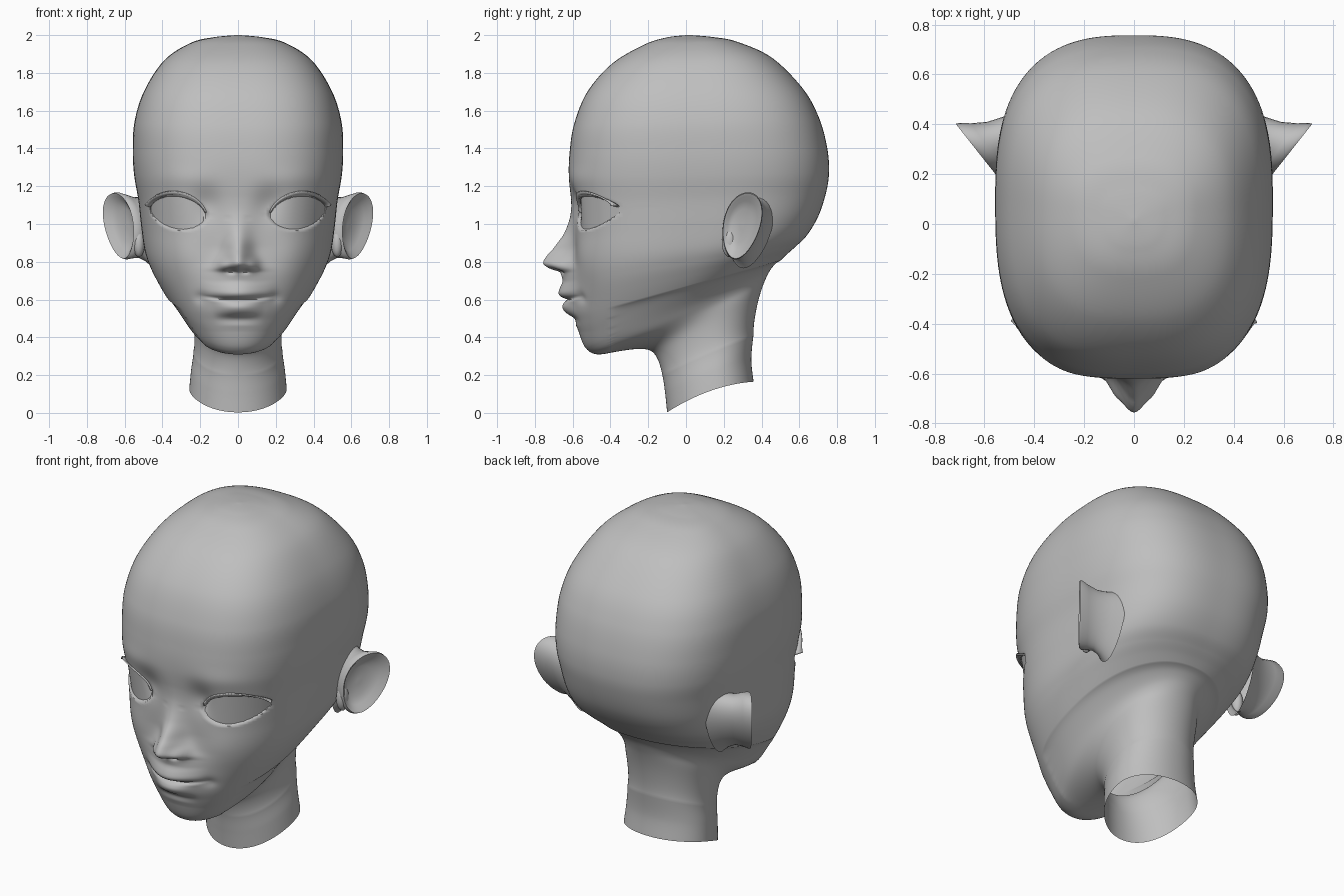
import bpy, bmesh, math
from mathutils import Vector
from mathutils.bvhtree import BVHTree

cube = bpy.data.objects.get("Cube")
if cube:
    bpy.data.objects.remove(cube, do_unlink=True)

skin = bpy.data.materials.new("plain_grey")
skin.use_nodes = True
grey = (0.52, 0.52, 0.52, 1)
skin.diffuse_color = grey
skin.node_tree.nodes["Principled BSDF"].inputs["Base Color"].default_value = grey


def make_object(name, bm, angle=60):
    mesh = bpy.data.meshes.new(name)
    bm.to_mesh(mesh)
    mesh.materials.append(skin)
    obj = bpy.data.objects.new(name, mesh)
    bpy.context.collection.objects.link(obj)
    bpy.ops.object.select_all(action="DESELECT")
    obj.select_set(True)
    bpy.context.view_layer.objects.active = obj
    bpy.ops.object.shade_smooth_by_angle(angle=math.radians(angle))
    return obj


def bridge(bm, rings, closed=True):
    for a, b in zip(rings, rings[1:]):
        count = len(a)
        for i in range(count if closed else count - 1):
            j = (i + 1) % count
            bm.faces.new((a[i], a[j], b[j], b[i]))


def catmull(a, b, c, d, t):
    return b + 0.5 * t * (c - a + t * (2 * a - 5 * b + 4 * c - d + t * (3 * (b - c) + d - a)))


def blend(lo, hi, v):
    t = min(1, max(0, (v - lo) / (hi - lo)))
    return t * t * (3 - 2 * t)


def lookup(table, z):
    # Smooth value from rows of (height, amount, ...)
    last = len(table) - 1
    if z >= table[0][0]:
        return table[0][1:]
    for i in range(last):
        a, b = table[i], table[i + 1]
        if z >= b[0]:
            t = (a[0] - z) / (a[0] - b[0])
            rows = (table[max(0, i - 1)], a, b, table[min(last, i + 2)])
            return [catmull(*vals, t) for vals in zip(*rows)][1:]
    return table[-1][1:]


def bump(x, z, cx, cz, sx, sz):
    return math.exp(-((x - cx) / sx) ** 2 - ((z - cz) / sz) ** 2)


# Tilted head sections: front y, front z, back y, back z, half width
SECTIONS = [
    (.005, 2, .025, 2, .01), (-.1, 1.988, .14, 1.99, .125), (-.22, 1.95, .27, 1.965, .25),
    (-.39, 1.85, .455, 1.88, .39), (-.522, 1.7, .62, 1.715, .495),
    (-.592, 1.53, .705, 1.56, .547), (-.616, 1.38, .748, 1.4, .557),
    (-.62, 1.25, .757, 1.27, .55), (-.605, 1.1, .74, 1.16, .528),
    (-.59, .95, .7, 1.04, .513), (-.585, .8, .64, .94, .495),
    (-.585, .7, .58, .88, .468), (-.585, .6, .535, .84, .432),
    (-.58, .5, .5, .805, .39), (-.565, .42, .48, .785, .35),
    (-.53, .342, .46, .76, .305), (-.47, .31, .445, .735, .28),
    (-.36, .325, .428, .7, .26), (-.21, .345, .41, .66, .246),
    (-.155, .3, .38, .56, .236), (-.125, .2, .357, .41, .235),
    (-.11, .1, .346, .28, .248), (-.1, .003, .358, .165, .258)]
CHIN = 16

# Nose: height, projection, half width
NOSE = [(1.14, 0, .08), (1.05, .012, .07), (.95, .055, .068), (.86, .12, .066),
        (.82, .146, .072), (.79, .146, .08), (.765, .1, .09), (.745, .03, .09), (.7, 0, .08)]
# Rounded area around the mouth: height, projection
MUZZLE = [(.88, 0), (.8, .02), (.73, .06), (.66, .072), (.6, .062), (.54, .046),
          (.49, .016), (.43, 0)]
# Lips: height, projection
LIPS = [(.69, 0), (.66, .011), (.63, .02), (.612, .008), (.6, -.02), (.588, 0),
        (.56, .018), (.53, .012), (.5, -.01), (.46, 0)]


def eye_edges(x):
    u = (x - .317) / .148
    arc = max(0, 1 - u * u) ** .6
    middle = 1.063 + .018 * u
    return middle + .086 * arc, middle - .094 * arc


def relief(x, z):
    # Forward projection of the facial features
    x = abs(x)
    amount, width = lookup(NOSE, z)
    out = amount * math.exp(-(x / width) ** 2)
    out += .025 * bump(x, z, .08, .785, .03, .03)
    out -= .02 * bump(x, z, .035, .752, .022, .014)
    lip_z = z - .5 * x * x * blend(.5, .6, z)
    lip_width = .135 + .075 * blend(.57, .6, lip_z)
    out += lookup(MUZZLE, z)[0] * math.exp(-(x / .15) ** 2)
    out += lookup(LIPS, lip_z)[0] * max(0, 1 - (x / lip_width) ** 2) ** 1.3
    out -= .012 * bump(x, z, .2, .61, .03, .03)
    out += .014 * bump(x, z, .29, .82, .11, .13)
    out -= .03 * bump(x, z, .165, 1.1, .08, .09)
    out += .008 * bump(x, z, .3, 1.24, .15, .06)
    top, low = eye_edges(x)
    out -= .045 * blend(-.004, .02, min(top - z, z - low))
    return out


# Head and neck as one loft
HALF, STEPS = 84, 13
angles = [math.pi * (i / HALF) ** 1.25 for i in range(HALF + 1)]
angles += [-a for a in reversed(angles[1:-1])]
bm = bmesh.new()
rings = []
last = len(SECTIONS) - 1
for k in range(last * STEPS + 1):
    i = min(k // STEPS, last - 1)
    t = k / STEPS - i
    rows = [SECTIONS[min(last, max(0, i + o))] for o in (-1, 0, 1, 2)]
    fy, fz, by, bz, w = [catmull(*vals, t) for vals in zip(*rows)]
    centre = (fy + by) / 2 + .03 * blend(0, .3, by - fy)
    ring = []
    for a in angles:
        s, c = math.sin(a), math.cos(a)
        square = 2.1 + (.75 if c > 0 else .6) * blend(.35, .9, fz) - .2 * blend(1.6, 2, fz)
        r = (abs(s) ** square + abs(c) ** square) ** (-1 / square)
        x = w * r * s
        y = centre + (fy - centre if c > 0 else centre - by) * r * c
        f = (y - fy) / (by - fy)
        z = fz + (bz - fz) * f + .13 * f * (1 - f) * blend(-.3, 0, -fz)
        if c > 0 and k < CHIN * STEPS:
            y -= relief(x, z) * blend(0, .3, c)
        ring.append(bm.verts.new((x, y, z)))
    rings.append(ring)
bridge(bm, rings)
bm.faces.new(rings[0])
bmesh.ops.recalc_face_normals(bm, faces=bm.faces)

# Soften the turn from jaw to neck
turn = [v for ring in rings[(CHIN - 3) * STEPS:(CHIN + 4) * STEPS] for v in ring if v.co.y > -.4]
for _ in range(150):
    bmesh.ops.smooth_vert(bm, verts=turn, factor=.5, use_axis_x=True, use_axis_y=True, use_axis_z=True)
surface = BVHTree.FromBMesh(bm)
make_object("head_and_neck", bm)


def on_face(x, z):
    return surface.ray_cast(Vector((x, -2, z)), Vector((0, 1, 0)))[0] or Vector((x, -.33, z))


# Ear rings: outline scale, inward shift along x, pull toward the base plane
EAR = [(1.12, 0, 1), (.96, .02, .72), (.9, .04, .35), (.95, .03, .1), (1, .01, 0),
       (.97, -.006, 0), (.88, .002, 0), (.74, .022, 0), (.5, .04, 0), (.1, .04, 0)]


def ear_ring(bm, side, scale, inward, pull):
    ring = []
    for i in range(40):
        a = math.tau * i / 40
        rise = math.sin(a)
        z = .99 + .178 * scale * rise - .025 * pull
        y = .295 + .1 * scale * math.cos(a) * (1 + .15 * rise) + .033 * rise * scale
        x = .55 + (y - .2) * .79 - inward
        x += (.45 - x) * pull
        y += .045 * pull
        ring.append(bm.verts.new((side * x, y, z)))
    return ring


for side, label in ((1, "left"), (-1, "right")):
    # Cupped ear
    bm = bmesh.new()
    rings = [ear_ring(bm, side, *row) for row in EAR]
    bridge(bm, rings)
    bm.faces.new(rings[-1])
    bmesh.ops.recalc_face_normals(bm, faces=bm.faces)
    make_object(label + "_ear", bm)

    # Small flap in front of the ear canal
    bm = bmesh.new()
    bmesh.ops.create_uvsphere(bm, u_segments=20, v_segments=12, radius=1)
    for v in bm.verts:
        v.co = Vector((side * (.525 + .032 * v.co.x), .23 + .04 * v.co.y, .9 + .075 * v.co.z))
    bmesh.ops.recalc_face_normals(bm, faces=bm.faces)
    make_object(label + "_ear_flap", bm)

    # Eye surface and the lash strip along its upper edge
    eye, lash = bmesh.new(), bmesh.new()
    columns, inner, outer = [], [], []
    for i in range(33):
        u = i / 32
        x = .317 - .146 * math.cos(math.pi * u)
        top, low = eye_edges(x)
        upper, lower = on_face(side * x, top + .014), on_face(side * x, low - .014)
        upper.z, lower.z = top, low
        columns.append([eye.verts.new(upper.lerp(lower, j / 8) + Vector((0, .016, 0)))
                        for j in range(9)])
        reach = .008 + .022 * u ** 4
        arch = .008 + .014 * math.sin(math.pi * u)
        inner.append(lash.verts.new(upper + Vector((0, .02, 0))))
        outer.append(lash.verts.new(upper + Vector((side * reach * u, -reach, arch))))
    bridge(eye, columns, closed=False)
    bridge(lash, [inner, outer], closed=False)
    bmesh.ops.recalc_face_normals(eye, faces=eye.faces)
    if sum(f.normal.y for f in eye.faces) > 0:
        bmesh.ops.reverse_faces(eye, faces=eye.faces)
    make_object(label + "_eye", eye)
    strip = make_object(label + "_upper_lash", lash)
    solid = strip.modifiers.new("thickness", "SOLIDIFY")
    solid.thickness = .008
    solid.offset = 0
